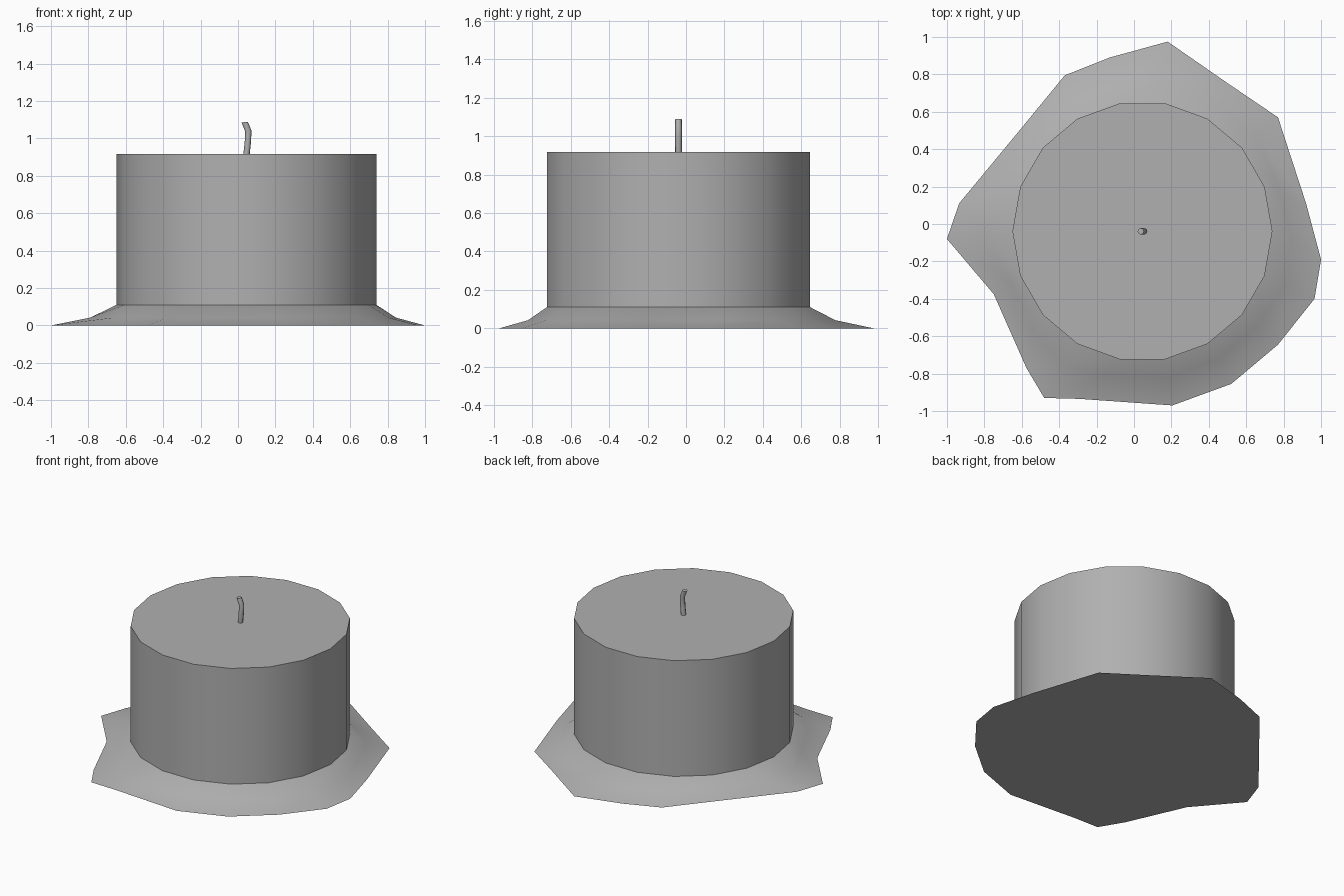
import bpy, bmesh, math

if "Cube" in bpy.data.objects:
    bpy.data.objects.remove(bpy.data.objects["Cube"])

CX, CY, R, SIDES = 0.045, -0.039, 0.695, 18

# Darker grey shared by all parts
grey = bpy.data.materials.new("dark_grey")
grey.diffuse_color = (0.435, 0.435, 0.435, 1)
grey.use_nodes = True
grey.node_tree.nodes["Principled BSDF"].inputs["Base Color"].default_value = grey.diffuse_color


def loft(name, rings, angle):
    """Skin a stack of equal-length rings, cap the ends, shade by angle."""
    bm = bmesh.new()
    loops = [[bm.verts.new(p) for p in ring] for ring in rings]
    for a, b in zip(loops, loops[1:]):
        n = len(a)
        for i in range(n):
            j = (i + 1) % n
            bm.faces.new((a[i], a[j], b[j], b[i]))
    bm.faces.new(loops[0])
    bm.faces.new(loops[-1])
    bmesh.ops.recalc_face_normals(bm, faces=bm.faces)
    mesh = bpy.data.meshes.new(name)
    bm.to_mesh(mesh)
    bm.free()
    mesh.materials.append(grey)
    ob = bpy.data.objects.new(name, mesh)
    bpy.context.collection.objects.link(ob)
    bpy.ops.object.select_all(action='DESELECT')
    ob.select_set(True)
    bpy.context.view_layer.objects.active = ob
    bpy.ops.object.shade_smooth_by_angle(angle=math.radians(angle))
    return ob


def circle(z):
    return [(CX + R * math.cos(math.tau * i / SIDES),
             CY + R * math.sin(math.tau * i / SIDES), z) for i in range(SIDES)]


# Candle body
loft("candle_body", [circle(0.11), circle(0.917)], 30)

# Melted wax pool: irregular outline flaring from the body's foot
outline = [(1.0, -0.19), (0.92, 0.11), (0.77, 0.57), (0.49, 0.76), (0.18, 0.975),
           (-0.13, 0.89), (-0.37, 0.795), (-0.6, 0.515), (-0.935, 0.11),
           (-1.0, -0.08), (-0.75, -0.375), (-0.575, -0.77), (-0.48, -0.93),
           (-0.29, -0.935), (0.205, -0.97), (0.52, -0.855), (0.77, -0.645),
           (0.965, -0.40)]
foot = circle(0.11)
middle = [(f[0] + (x - f[0]) * 0.4, f[1] + (y - f[1]) * 0.4, 0.042)
          for f, (x, y) in zip(foot, outline)]
loft("melted_wax", [[(x, y, 0) for x, y in outline], middle, foot], 60)

# Wick: thin tube bending to the left; (x, z, tilt)
path = [(0.045, 0.91, 0), (0.053, 0.985, 0), (0.055, 1.04, 8), (0.036, 1.087, 4)]
wick = []
for x, z, tilt in path:
    t = math.radians(tilt)
    wick.append([(x + 0.017 * math.cos(a) * math.cos(t), CY + 0.017 * math.sin(a),
                  z + 0.017 * math.cos(a) * math.sin(t))
                 for a in (math.tau * i / 8 for i in range(8))])
loft("wick", wick, 60)
